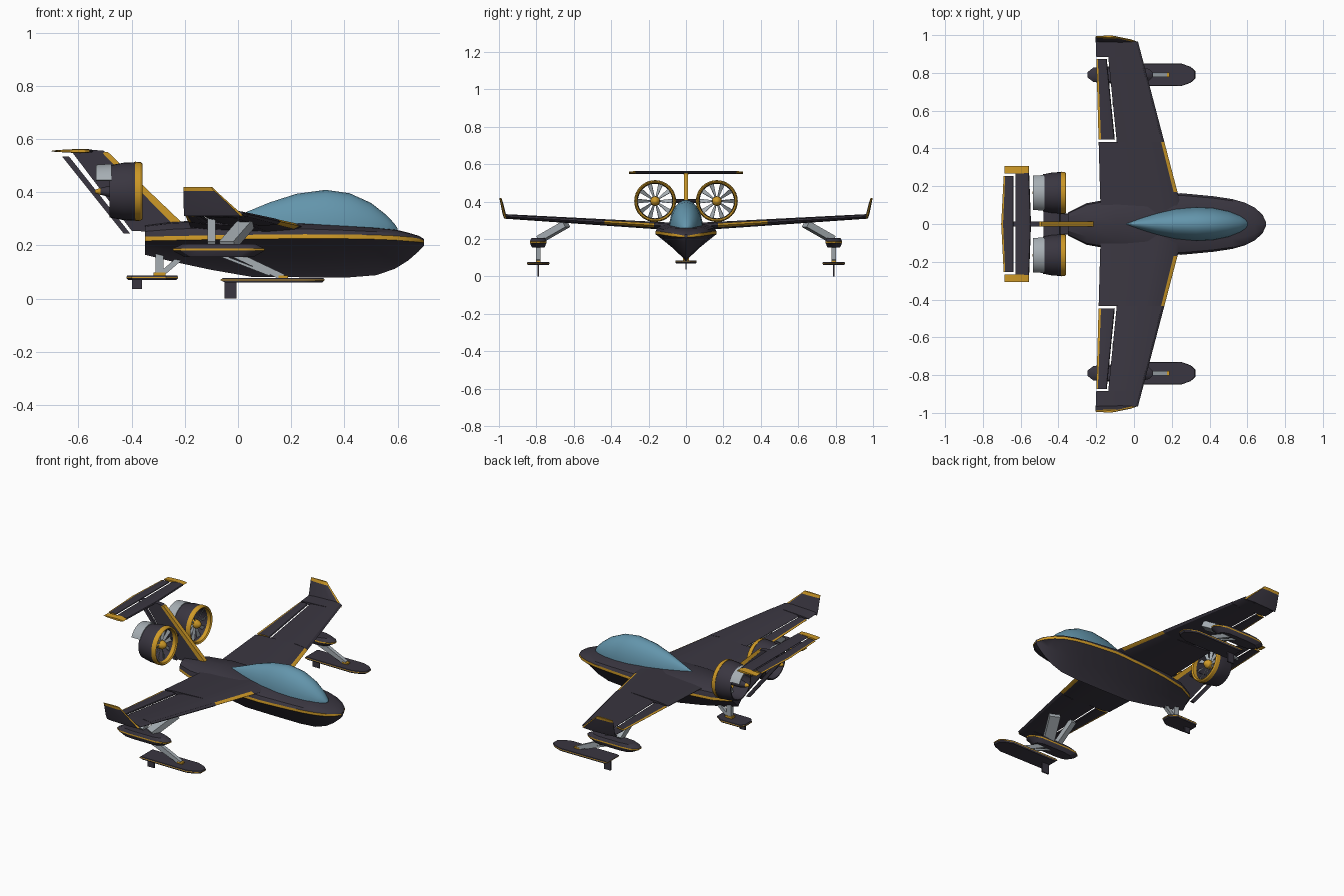
import bpy, bmesh, math
from mathutils import Vector

if "Cube" in bpy.data.objects:
    bpy.data.objects.remove(bpy.data.objects["Cube"])


def material(name, rgb):
    m = bpy.data.materials.new(name)
    m.use_nodes = True
    m.diffuse_color = (*rgb, 1)
    m.node_tree.nodes["Principled BSDF"].inputs["Base Color"].default_value = (*rgb, 1)
    return m


MATS = [material("dark_paint", (0.042, 0.037, 0.052)),
        material("yellow_trim", (0.62, 0.32, 0.02)),
        material("grey_metal", (0.38, 0.42, 0.45)),
        material("blue_glass", (0.125, 0.30, 0.41))]
DARK, YELLOW, GREY, GLASS = range(4)


def loft(name, rings, rule=DARK, loop=False, mirror=False):
    """Skin rings of points; rule is a material index or a function of (ring, edge)."""
    bm = bmesh.new()
    pick = rule if callable(rule) else (lambda i, j: rule)
    vs = [[bm.verts.new(p) for p in r] for r in rings]
    n, count = len(vs[0]), len(vs)
    for i in range(count if loop else count - 1):
        a, b = vs[i], vs[(i + 1) % count]
        for j in range(n):
            k = (j + 1) % n
            bm.faces.new((a[j], a[k], b[k], b[j])).material_index = pick(i, j)
    if not loop:
        bm.faces.new(vs[0]).material_index = pick(0, n // 2 - 1)
        bm.faces.new(vs[-1]).material_index = pick(count - 2, n // 2 - 1)
    bmesh.ops.remove_doubles(bm, verts=bm.verts, dist=1e-5)
    bmesh.ops.recalc_face_normals(bm, faces=bm.faces)
    for f in bm.faces:
        f.smooth = True
    for e in bm.edges:
        e.smooth = e.calc_face_angle(0) < 0.5
    me = bpy.data.meshes.new(name)
    bm.to_mesh(me)
    bm.free()
    for m in MATS:
        me.materials.append(m)
    ob = bpy.data.objects.new(name, me)
    bpy.context.collection.objects.link(ob)
    if mirror:
        mod = ob.modifiers.new("mirror", 'MIRROR')
        mod.use_axis = (False, True, False)
        mod.use_mirror_merge = False
    return ob


def slab(name, outline, half, mat=DARK):
    """Side outline in x and z, thickened across y."""
    return loft(name, [[(x, y, z) for x, z in outline] for y in (-half, half)], mat)


def strut(name, a, b, wide, thick, mat=GREY, mirror=False):
    """Rectangular bar from a to b, wide in the fore-and-aft plane."""
    a, b = Vector(a), Vector(b)
    d = (b - a).normalized()
    side = d.cross(Vector((0, 1, 0) if abs(d.y) < 0.3 else (0, 0, 1))).normalized()
    other = d.cross(side)
    ring = [side * s * wide / 2 + other * t * thick / 2
            for s, t in ((1, 1), (1, -1), (-1, -1), (-1, 1))]
    return loft(name, [[p + q for q in ring] for p in (a, b)], mat, mirror=mirror)


def revolve(name, profile, cy, cz, rule, start=0, end=360, steps=32):
    """Turn a closed (x, radius) profile about a fore-and-aft axis."""
    full = end - start == 360
    rings = []
    for i in range(steps if full else steps + 1):
        a = math.radians(start + (end - start) * i / steps)
        rings.append([(x, cy + r * math.cos(a), cz + r * math.sin(a)) for x, r in profile])
    return loft(name, rings, rule, loop=full, mirror=True)


def airfoil(le, te, y, z, t, upright=False):
    prof = [(0, 0), (.05, .6), (.3, 1), (.85, .5), (1, .08)]
    pts = prof + [(f, -h) for f, h in prof[:0:-1]]
    out = []
    for f, h in pts:
        x = le + (te - le) * f
        out.append((x, y + h * t / 2, z) if upright else (x, y, z + h * t / 2))
    return out


def front_edge(i, j):
    return YELLOW if j in (0, 8) else DARK


def back_edge(i, j):
    return YELLOW if j in (3, 4, 5) else DARK


# Boat hull: station x, half width, keel, chine, deck
stations = [(-.35, .06, .165, .225, .275), (-.25, .11, .14, .227, .288),
            (-.1, .137, .108, .23, .297), (.05, .152, .082, .232, .292),
            (.25, .163, .08, .234, .285), (.42, .147, .08, .233, .275),
            (.52, .132, .088, .231, .268), (.59, .112, .112, .228, .26),
            (.64, .086, .143, .224, .248), (.68, .05, .178, .219, .236),
            (.70, .008, .2, .214, .224)]
hull = []
for x, w, zk, zc, zt in stations:
    d, u, s = zc - zk, zt - zc, min(.008, (zt - zc) * .4)
    half = [(.1, zk + .13 * d), (.45, zk + .48 * d), (.82, zk + .8 * d), (1, zc - s),
            (1, zc + s), (.93, zc + .55 * u), (.6, zc + .92 * u)]
    hull.append([(x, 0, zk)] + [(x, f * w, z) for f, z in half] + [(x, 0, zt)]
                + [(x, -f * w, z) for f, z in reversed(half)])
loft("hull", hull, lambda i, j: YELLOW if j in (4, 11) else DARK)

# Teardrop canopy: station x, half width, crown height
glass = [(-.04, .006, .298), (.03, .032, .325), (.12, .058, .362), (.22, .08, .394),
         (.33, .09, .409), (.42, .085, .396), (.5, .068, .36), (.56, .044, .313),
         (.59, .024, .28), (.6, .01, .264)]
base = .258
loft("canopy", [[(x, w * math.cos(math.pi * k / 14), base + (zt - base) * math.sin(math.pi * k / 14))
                 for k in range(15)] for x, w, zt in glass], GLASS)


# Wings in span pieces, leaving a slot for the aileron
def lead(y):
    return .23 - (y - .17) * .2625


def trail(y):
    return -.175 - y * .028


def height(y):
    return .272 + (y - .15) * .06


def slot(y):
    return -.092 - (y - .44) * .1


def section(y, te, t=None):
    return airfoil(lead(y), te, y, height(y), t or .042 - .018 * y)


loft("wing_root", [section(y, trail(y)) for y in (.03, .17, .435)],
     lambda i, j: front_edge(i, j) if i else DARK, mirror=True)
loft("wing_middle", [section(y, slot(y)) for y in (.435, .885)], mirror=True)
loft("wing_outer", [section(y, trail(y)) for y in (.885, .965)], mirror=True)
loft("aileron", [airfoil(slot(y) - .009, trail(y), y, height(y), .015) for y in (.447, .873)],
     back_edge, mirror=True)

# Upturned wing tips with yellow leading edge and cap
loft("winglet", [airfoil(le, te, y, z, t, True) for le, te, y, z, t in
                 ((.02, -.203, .962, .31, .022), (-.005, -.204, .972, .335, .018),
                  (-.082, -.205, .988, .404, .014), (-.098, -.205, .993, .42, .01))],
     lambda i, j: YELLOW if i == 2 else front_edge(i, j), mirror=True)


# Floats and skis: layered outlines with a yellow rim
def float_body(name, outline, y, layers, mirror=True):
    pts = outline + [(x, -w) for x, w in reversed(outline)]
    cx = sum(p[0] for p in pts) / len(pts)
    rings = [[(cx + (x - cx) * s, y + w * s, z) for x, w in pts] for z, s in layers]
    return loft(name, rings, lambda i, j: YELLOW if i == 1 else DARK, mirror=mirror)


float_body("wing_float", [(-.245, .015), (-.215, .038), (-.15, .045), (.03, .045), (.08, .03), (.1, .01)],
           .79, [(.156, .75), (.18, 1), (.188, 1), (.205, .8)])
float_body("side_ski", [(-.065, .058), (.25, .06), (.3, .042), (.325, .02)],
           .79, [(.06, .93), (.068, 1), (.072, 1), (.077, .97)])
float_body("tail_ski", [(-.42, .03), (-.4, .055), (-.27, .057), (-.225, .025)],
           0, [(.07, .93), (.077, 1), (.081, 1), (.086, .97)], False)
strut("side_ski_fin", (-.028, .79, .062), (-.028, .79, 0), .045, .008, DARK, True)
strut("tail_ski_fin", (-.38, 0, .072), (-.38, 0, .036), .036, .008, DARK)

# Support struts
for name, a, b, w, t in (
        ("wing_strut_rear", (-.1, .64, .29), (-.1, .78, .2), .03, .035),
        ("wing_strut_front", (.03, .64, .28), (-.04, .78, .2), .06, .035),
        ("ski_strut_upper", (-.01, .79, .165), (.17, .79, .08), .024, .022),
        ("ski_strut_lower", (-.06, .79, .16), (.12, .79, .09), .01, .012)):
    strut(name, a, b, w, t, mirror=True)
strut("ski_mount", (.17, .79, .075), (.17, .79, .086), .035, .025, YELLOW, True)
strut("tail_strut_post", (-.295, 0, .08), (-.295, 0, .17), .03, .025)
strut("tail_strut_brace", (-.29, 0, .09), (-.22, 0, .15), .02, .02)
strut("tail_ski_mount", (-.295, 0, .084), (-.295, 0, .098), .045, .03, YELLOW)

# Swept fin, rudder and yellow leading edge
slab("tail_fin", [(-.22, .275), (-.51, .552), (-.625, .552), (-.4, .255), (-.3, .25)], .009)
slab("rudder", [(-.636, .535), (-.662, .535), (-.43, .245), (-.406, .245)], .007)
slab("fin_leading_edge", [(-.205, .28), (-.49, .552), (-.514, .552), (-.245, .28)], .012, YELLOW)

# High tailplane, elevators and yellow tips
loft("tailplane", [airfoil(le, -.628, y, .555, .016) for y, le in ((-.27, -.555), (0, -.545), (.27, -.555))])
loft("elevator", [airfoil(-.637, te, y, .555, .01) for y, te in ((-.255, -.69), (0, -.703), (.255, -.69))],
     back_edge)
loft("tailplane_tip", [airfoil(-.555, -.685, y, .555, t) for y, t in ((.268, .017), (.306, .012))],
     YELLOW, mirror=True)
loft("tail_fairing", [airfoil(-.5, -.64, y, .552, .014) for y in (-.014, .014)])

# Ducted fans
ey, ez = .165, .403
revolve("fan_duct", [(-.372, .108), (-.386, .11), (-.43, .108), (-.483, .098), (-.483, .092), (-.38, .096)],
        ey, ez, DARK)
revolve("duct_lip", [(-.387, .112), (-.366, .11), (-.36, .105), (-.366, .097), (-.387, .095)], ey, ez, YELLOW)
revolve("exhaust_shroud", [(-.475, .104), (-.535, .1), (-.535, .092), (-.475, .095)], ey, ez, GREY, 25, 155)
revolve("fan_spinner", [(-.362, 0), (-.37, .014), (-.385, .024), (-.41, .026), (-.41, 0)], ey, ez, YELLOW)
revolve("fan_core", [(-.408, 0), (-.408, .024), (-.48, .022), (-.52, .012), (-.52, 0)], ey, ez, DARK)
revolve("core_tip", [(-.518, 0), (-.518, .013), (-.538, .006), (-.538, 0)], ey, ez, YELLOW)
for k in range(10):
    a = math.tau * k / 10
    out = Vector((0, math.cos(a), math.sin(a)))
    across = Vector((0, -math.sin(a), math.cos(a)))
    hub = Vector((-.4, ey, ez))
    rings = []
    for r, w, pitch in ((.02, .011, .9), (.094, .026, .45)):
        chord = across * math.cos(pitch) + Vector((math.sin(pitch), 0, 0))
        thick = out.cross(chord).normalized() * .0015
        c = hub + out * r
        rings.append([c + chord * w / 2 + thick, c - chord * w / 2 + thick,
                      c - chord * w / 2 - thick, c + chord * w / 2 - thick])
    loft("fan_blade", rings, GREY, mirror=True)
loft("engine_pylon", [airfoil(-.39, -.48, y, ez, .022) for y in (0, .075)], mirror=True)
